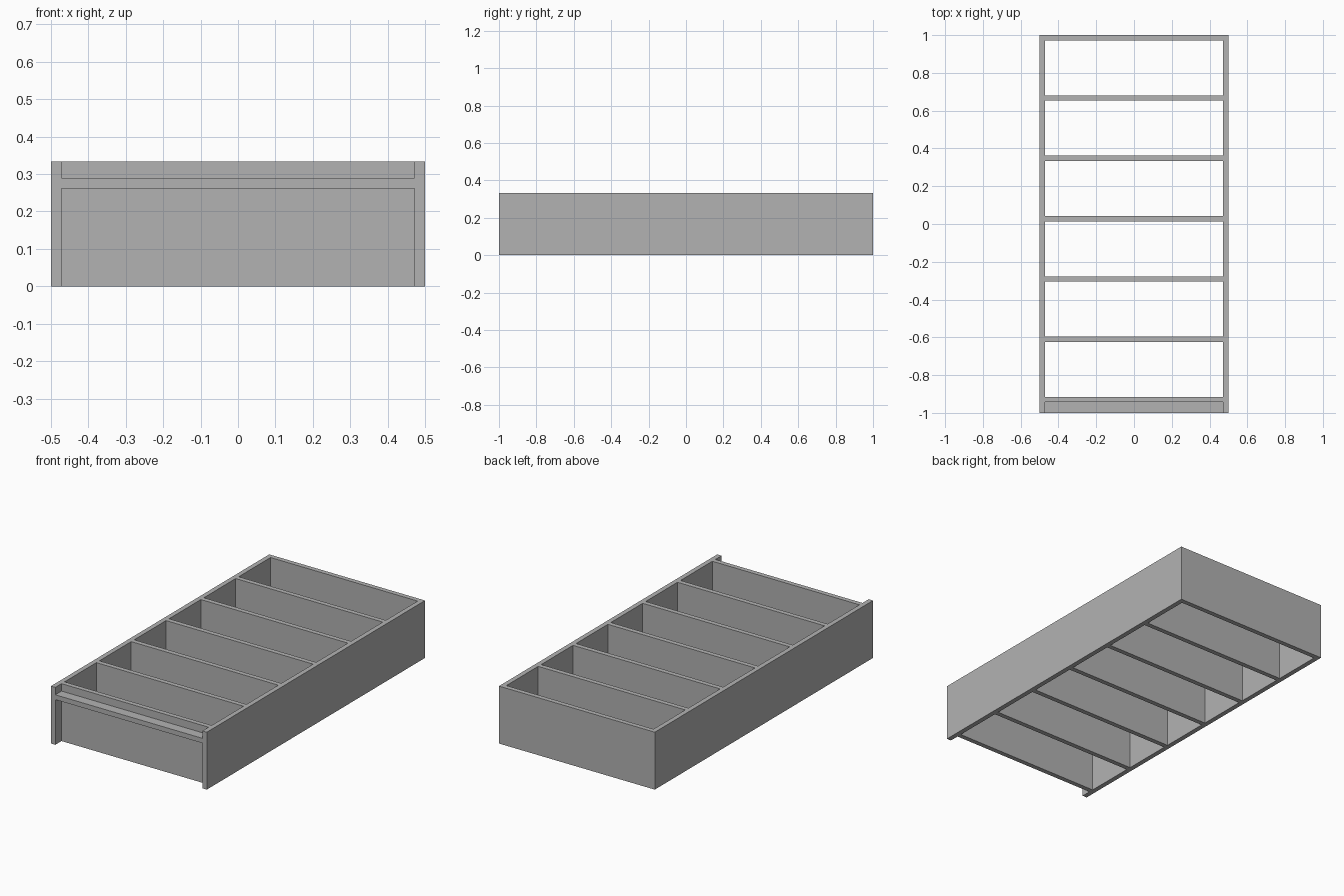
import bpy

cube = bpy.data.objects.get("Cube")
if cube:
    bpy.data.objects.remove(cube, do_unlink=True)

# One plain grey for every board
grey = bpy.data.materials.new("board grey")
grey.use_nodes = True
colour = (0.448, 0.448, 0.448, 1.0)
grey.diffuse_color = colour
grey.node_tree.nodes["Principled BSDF"].inputs["Base Color"].default_value = colour

HEIGHT = 0.333
BOARD = 0.028          # board thickness
INNER = 0.5 - BOARD    # half the width between the sides
SPACING = 0.3192       # distance from one cross board to the next


def board(name, x, y, z):
    """Box spanning the given (low, high) ranges."""
    spans = (x, y, z)
    bpy.ops.mesh.primitive_cube_add(size=1, location=[(a + b) / 2 for a, b in spans])
    obj = bpy.context.object
    obj.name = name
    obj.scale = [b - a for a, b in spans]
    bpy.ops.object.transform_apply(location=False, rotation=False, scale=True)
    obj.data.materials.append(grey)
    return obj


# Long side boards
board("left_side", (INNER, 0.5), (-1, 1), (0, HEIGHT))
board("right_side", (-0.5, -INNER), (-1, 1), (0, HEIGHT))

# Cross boards from the back end to the recessed front end
names = ["back_panel"] + [f"shelf_{i}" for i in range(1, 6)] + ["front_panel"]
for i, name in enumerate(names):
    y = 1 - i * SPACING
    board(name, (-INNER, INNER), (y - BOARD, y), (0, HEIGHT))

# Narrow rail across the recess at the front end
front_face = 1 - 6 * SPACING - BOARD
board("front_rail", (-INNER, INNER), (-1, front_face), (0.262, 0.290))
